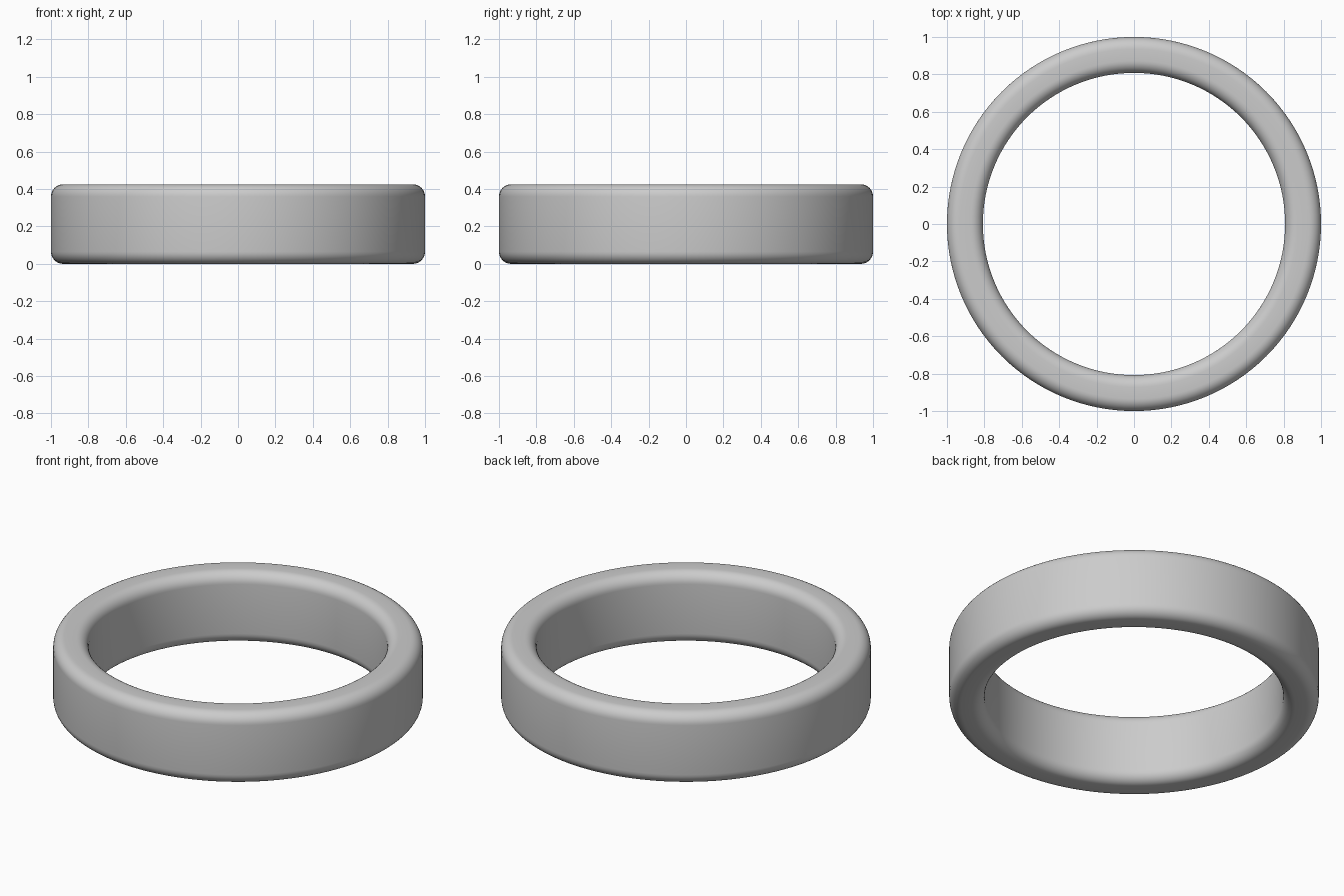
import bpy, bmesh
from math import sin, cos, pi

if "Cube" in bpy.data.objects:
    bpy.data.objects.remove(bpy.data.objects["Cube"])

R_OUT, R_IN, H, FILLET = 1.0, 0.808, 0.425, 0.065
SEGS, ARC = 128, 8

# Rounded rectangular cross-section (radius, height), counter-clockwise
corners = [(R_OUT - FILLET, FILLET, -pi / 2), (R_OUT - FILLET, H - FILLET, 0),
           (R_IN + FILLET, H - FILLET, pi / 2), (R_IN + FILLET, FILLET, pi)]
profile = [(r + FILLET * cos(a + pi / 2 * i / ARC), z + FILLET * sin(a + pi / 2 * i / ARC))
           for r, z, a in corners for i in range(ARC + 1)]

# Sweep the section around z to make the band
bm = bmesh.new()
rings = []
for s in range(SEGS):
    t = 2 * pi * s / SEGS
    rings.append([bm.verts.new((r * cos(t), r * sin(t), z)) for r, z in profile])
n = len(profile)
for s in range(SEGS):
    a, b = rings[s], rings[(s + 1) % SEGS]
    for i in range(n):
        j = (i + 1) % n
        bm.faces.new((a[i], b[i], b[j], a[j])).smooth = True
bmesh.ops.recalc_face_normals(bm, faces=bm.faces)
mesh = bpy.data.meshes.new("ring_band")
bm.to_mesh(mesh)
bm.free()
bpy.context.collection.objects.link(bpy.data.objects.new("ring_band", mesh))
